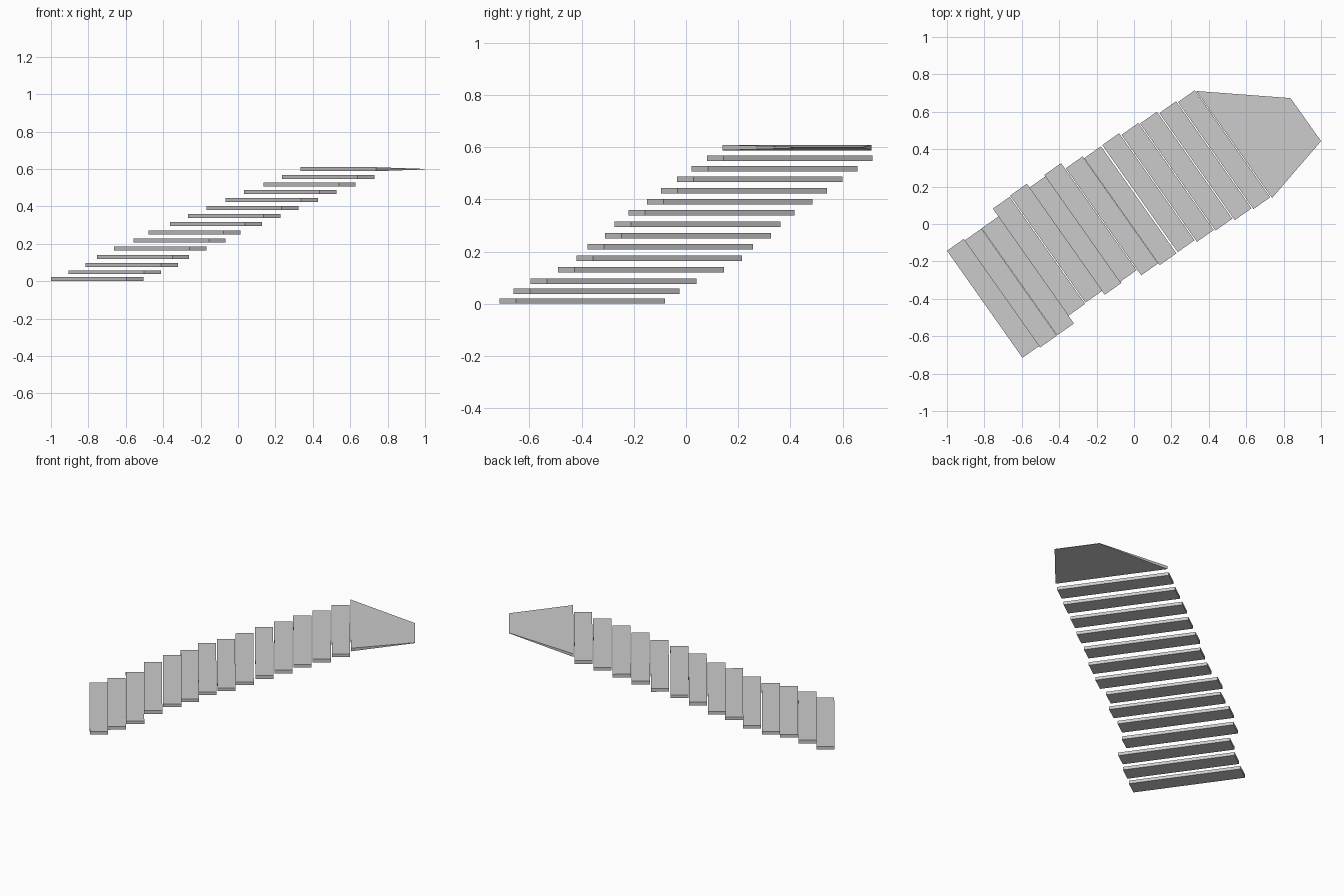
import bpy
import bmesh
import math
from mathutils import Matrix, Vector

if "Cube" in bpy.data.objects:
    bpy.data.objects.remove(bpy.data.objects["Cube"])

ANGLE = math.atan2(0.576, 0.817)      # walking direction in plan
DEPTH, WIDTH, THICK = 0.11, 0.70, 0.021


def finish(bm, name):
    bmesh.ops.recalc_face_normals(bm, faces=bm.faces)
    mesh = bpy.data.meshes.new(name)
    bm.to_mesh(mesh)
    bm.free()
    obj = bpy.data.objects.new(name, mesh)
    bpy.context.collection.objects.link(obj)
    return obj


def tread(index, x, y, z):
    bm = bmesh.new()
    bmesh.ops.create_cube(bm, size=1)
    bmesh.ops.scale(bm, vec=(DEPTH, WIDTH, THICK), verts=bm.verts)
    obj = finish(bm, f"tread_{index:02d}")
    obj.matrix_world = Matrix.Translation((x, y, z)) @ Matrix.Rotation(ANGLE, 4, 'Z')


# Floating treads: left extent, front extent and height of each slightly uneven step
steps = [
    (-1.0, -0.715, 0.0), (-0.906, -0.66, 0.037), (-0.815, -0.595, 0.075),
    (-0.755, -0.49, 0.119), (-0.663, -0.42, 0.163), (-0.56, -0.378, 0.207),
    (-0.48, -0.31, 0.25), (-0.365, -0.274, 0.294), (-0.267, -0.22, 0.338),
    (-0.17, -0.15, 0.38), (-0.067, -0.095, 0.423), (0.032, -0.035, 0.466),
    (0.135, 0.021, 0.506), (0.235, 0.08, 0.546),
]
for i, (x, y, z) in enumerate(steps, 1):
    tread(i, x + 0.247, y + 0.3175, z + THICK / 2)

# Top landing: a slab that narrows and thins towards its far edge
bm = bmesh.new()
outline = [(0.333, 0.711, THICK), (0.738, 0.139, THICK),
           (1.0, 0.443, 0.003), (0.837, 0.673, 0.003)]
mid = 0.588 + THICK / 2
top = [bm.verts.new(Vector((x, y, mid + t / 2))) for x, y, t in outline]
bottom = [bm.verts.new(Vector((x, y, mid - t / 2))) for x, y, t in outline]
bm.faces.new(top)
bm.faces.new(bottom[::-1])
for i in range(4):
    j = (i + 1) % 4
    bm.faces.new((top[i], bottom[i], bottom[j], top[j]))
finish(bm, "top_landing")
